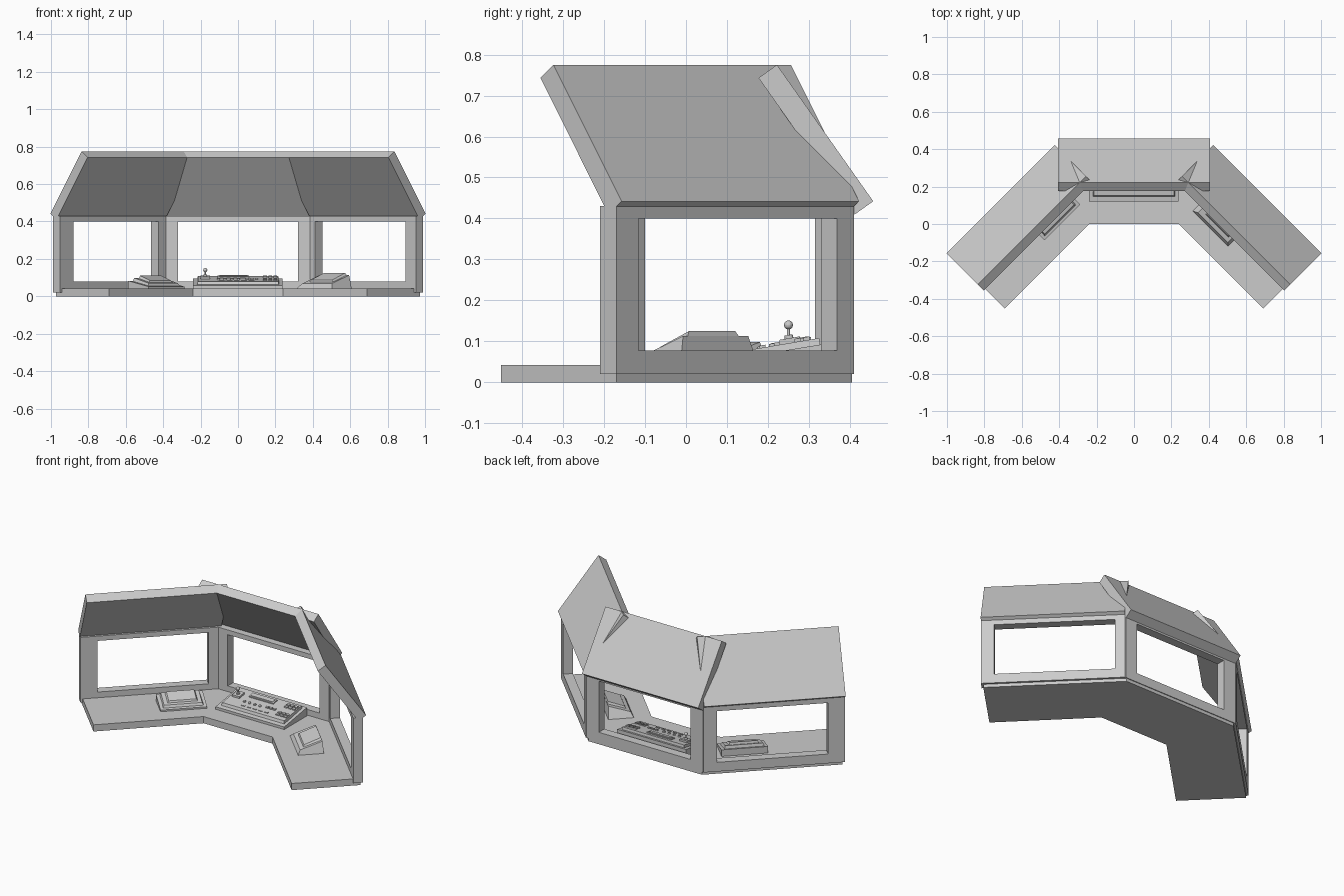
import bpy, bmesh, math
from mathutils import Matrix, Vector

if "Cube" in bpy.data.objects:
    bpy.data.objects.remove(bpy.data.objects["Cube"])

grey = bpy.data.materials.new("neutral_grey")
grey.diffuse_color = (0.6, 0.6, 0.6, 1)
grey.use_nodes = True
grey.node_tree.nodes["Principled BSDF"].inputs["Base Color"].default_value = grey.diffuse_color

# s runs along a segment, d is its outward depth; wings are turned 45 degrees
CENTRE, RIGHT, LEFT = 0.0, -math.pi / 4, math.pi / 4


def finish(name, bm, angle=0.0):
    bm.transform(Matrix.Rotation(angle, 4, 'Z'))
    bmesh.ops.recalc_face_normals(bm, faces=bm.faces)
    me = bpy.data.meshes.new(name)
    bm.to_mesh(me)
    bm.free()
    me.materials.append(grey)
    ob = bpy.data.objects.new(name, me)
    bpy.context.collection.objects.link(ob)
    return ob


def prism(name, points, offset, angle=0.0):
    """Extrude a flat outline along an offset."""
    bm = bmesh.new()
    a = [bm.verts.new(p) for p in points]
    b = [bm.verts.new(Vector(p) + Vector(offset)) for p in points]
    bm.faces.new(a)
    bm.faces.new(b[::-1])
    for i in range(len(a)):
        j = (i + 1) % len(a)
        bm.faces.new((a[i], a[j], b[j], b[i]))
    return finish(name, bm, angle)


def slab(name, profile, s0, s1, angle=0.0):
    """Extrude a (d, z) profile from s0 to s1."""
    return prism(name, [(s0, d, z) for d, z in profile], (s1 - s0, 0, 0), angle)


def window_frame(name, outer, inner, d0, d1, angle):
    """Rectangular ring; outer and inner are (s0, s1, z0, z1)."""
    bm = bmesh.new()
    rings = []
    for d in (d0, d1):
        for s0, s1, z0, z1 in (outer, inner):
            rings.append([bm.verts.new((s, d, z)) for s, z in
                          ((s0, z0), (s1, z0), (s1, z1), (s0, z1))])
    for a, b in ((0, 1), (2, 3), (0, 2), (1, 3)):
        for i in range(4):
            j = (i + 1) % 4
            bm.faces.new((rings[a][i], rings[a][j], rings[b][j], rings[b][i]))
    return finish(name, bm, angle)


def tapered(name, base, top, z_base, z_top, angle):
    """Block with rectangular base and a sloping top; z pairs are (front, rear)."""
    bm = bmesh.new()
    rings = []
    for (s0, s1, d0, d1), (zf, zr) in ((base, z_base), (top, z_top)):
        rings.append([bm.verts.new(p) for p in
                      ((s0, d0, zf), (s1, d0, zf), (s1, d1, zr), (s0, d1, zr))])
    bm.faces.new(rings[0])
    bm.faces.new(rings[1])
    for i in range(4):
        j = (i + 1) % 4
        bm.faces.new((rings[0][i], rings[0][j], rings[1][j], rings[1][i]))
    return finish(name, bm, angle)


# Angled desk top
prism("desk", [(-.24, 0, 0), (.24, 0, 0), (.69, -.452, 0), (.972, -.17, 0),
               (.395, .405, 0), (-.395, .405, 0), (-.972, -.17, 0), (-.69, -.452, 0)],
      (0, 0, .042))

# Window frames
window_frame("centre_window_frame", (-.405, .405, .02, .43), (-.32, .32, .078, .4), .355, .41, CENTRE)
window_frame("right_window_frame", (0, .82, .02, .43), (.058, .744, .078, .4), .524, .58, RIGHT)
window_frame("left_window_frame", (-.82, 0, .02, .43), (-.721, -.078, .078, .4), .524, .58, LEFT)


# Inward-leaning upper panels, same section on each segment
def leaning_panel(name, d, s0, s1, angle):
    slab(name, [(d, .442), (d - .045, .41), (d - .28, .743), (d - .235, .775)], s0, s1, angle)


leaning_panel("centre_upper_panel", .457, -.405, .405, CENTRE)
leaning_panel("right_upper_panel", .5975, 0, .82, RIGHT)
leaning_panel("left_upper_panel", .5975, -.82, 0, LEFT)

# Central control console: base plate and raised sloping panel
SLOPE = .17


def deck(y):
    return .081 + SLOPE * (y - .165)


slab("console_base", [(.12, .04), (.12, .058), (.345, .095), (.345, .04)], -.24, .238)
tapered("console_panel", (-.222, .222, .142, .335), (-.215, .215, .152, .325),
        (.05, .05), (deck(.152), deck(.325)), CENTRE)


def key(name, x0, x1, y0, y1, h=.007):
    slab(name, [(y0, deck(y0) - .003), (y0, deck(y0) + h),
                (y1, deck(y1) + h), (y1, deck(y1) - .003)], x0, x1)


def knob(name, x, y, r, h, sides=16):
    bm = bmesh.new()
    bmesh.ops.create_cone(bm, cap_ends=True, segments=sides, radius1=r, radius2=r * .85, depth=h)
    bm.transform(Matrix.Translation((x, y, deck(y) + h / 2 - .002))
                 @ Matrix.Rotation(math.atan(SLOPE), 4, 'X'))
    return finish(name, bm)


# Console display, keys and dials
key("console_display", -.11, .06, .265, .305, .006)
key("display_glass", -.1, .05, .272, .298, .009)
for i in range(4):
    knob("dial", -.105 + i * .036, .215, .009, .009)
for i in range(3):
    key("flat_key", .04 + i * .025, .058 + i * .025, .215, .228)
    for j in range(2):
        key("side_key", .135 + i * .027, .155 + i * .027, .265 + j * .022, .28 + j * .022, .008)
        key("front_key", .135 + i * .027, .155 + i * .027, .18 + j * .022, .194 + j * .022, .006)
for i in range(5):
    key("thin_key", -.1 + i * .04, -.075 + i * .04, .173, .181, .004)

# Joystick
key("joystick_base", -.2, -.15, .228, .278, .012)
knob("joystick_collar", -.175, .252, .012, .022)
bm = bmesh.new()
bmesh.ops.create_cone(bm, cap_ends=True, segments=12, radius1=.004, radius2=.004, depth=.045)
bm.transform(Matrix.Translation((-.175, .25, .118)))
finish("joystick_stem", bm)
bm = bmesh.new()
bmesh.ops.create_uvsphere(bm, u_segments=16, v_segments=10, radius=.011)
bm.transform(Matrix.Translation((-.175, .25, .14)))
finish("joystick_ball", bm)

# Right wing unit: wedge with a raised screen
tapered("right_unit_body", (.17, .44, .27, .42), (.2, .425, .285, .415),
        (.04, .04), (.068, .113), RIGHT)
tapered("right_unit_screen", (.23, .41, .305, .415), (.24, .4, .312, .41),
        (.07, .11), (.087, .125), RIGHT)

# Left wing unit: low plate with a stepped panel
tapered("left_unit_base", (-.4, -.13, .276, .43), (-.4, -.13, .276, .43),
        (.04, .04), (.052, .083), LEFT)
tapered("left_unit_body", (-.385, -.145, .29, .42), (-.375, -.155, .3, .41),
        (.05, .06), (.07, .098), LEFT)
tapered("left_unit_screen", (-.355, -.175, .315, .4), (-.345, -.185, .322, .395),
        (.07, .09), (.085, .11), LEFT)
